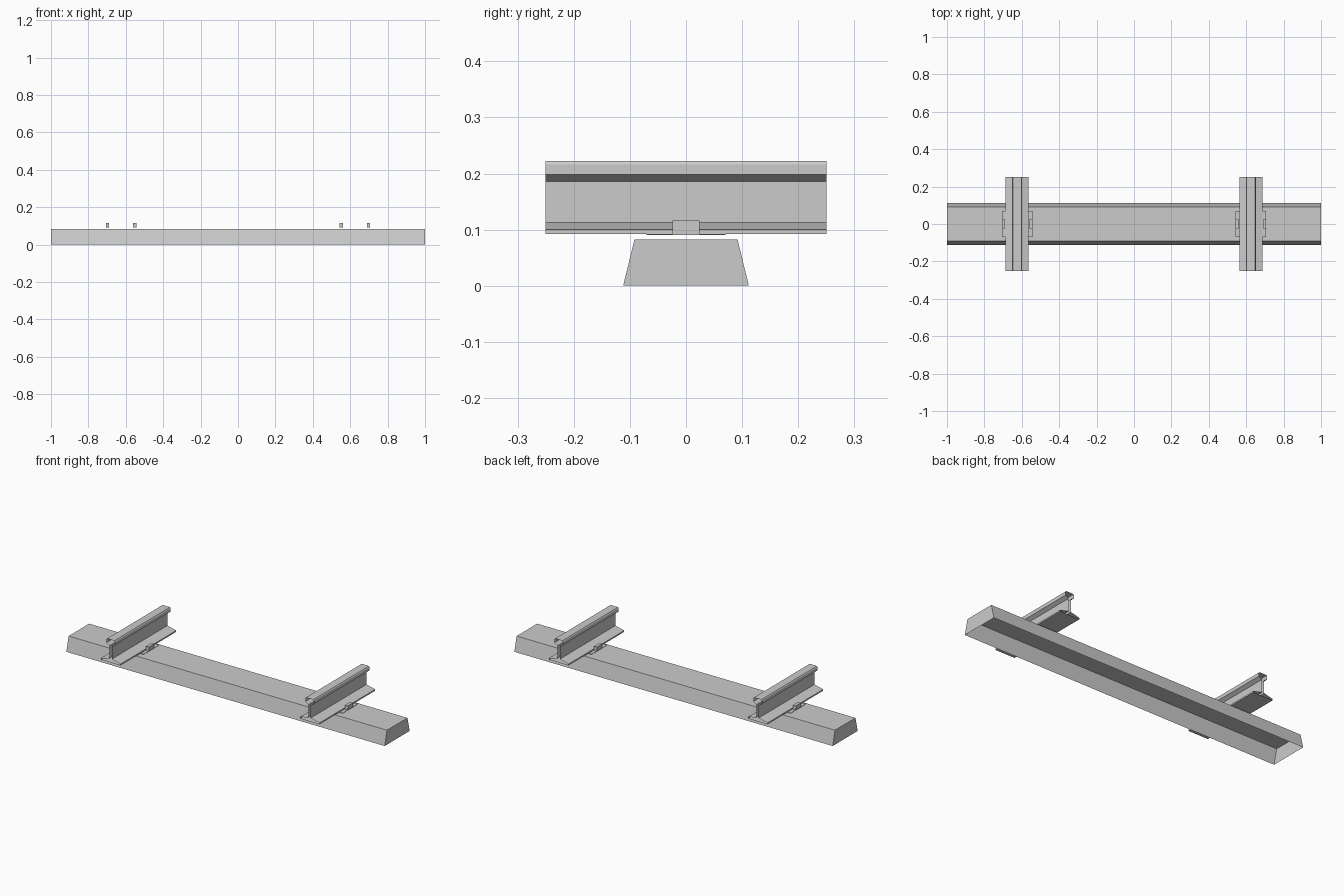
import bpy, bmesh

if "Cube" in bpy.data.objects:
    bpy.data.objects.remove(bpy.data.objects["Cube"])

steel = bpy.data.materials.new("light_grey")
steel.diffuse_color = (0.6, 0.6, 0.6, 1)
steel.use_nodes = True
steel.node_tree.nodes["Principled BSDF"].inputs["Base Color"].default_value = steel.diffuse_color


def finish(name, bm):
    mesh = bpy.data.meshes.new(name)
    bm.to_mesh(mesh)
    bm.free()
    mesh.materials.append(steel)
    obj = bpy.data.objects.new(name, mesh)
    bpy.context.collection.objects.link(obj)
    return obj


def box(name, x0, x1, y, z0, z1):
    bm = bmesh.new()
    bmesh.ops.create_cube(bm, size=1)
    for v in bm.verts:
        v.co = (x1 if v.co.x > 0 else x0, y if v.co.y > 0 else -y,
                z1 if v.co.z > 0 else z0)
    return finish(name, bm)


# Sleeper: trapezoid trough, closed at the ends and open underneath
bm = bmesh.new()
bmesh.ops.create_cube(bm, size=2)
for v in bm.verts:
    top = v.co.z > 0
    v.co.y *= 0.092 if top else 0.112
    v.co.z = 0.082 if top else 0
bm.normal_update()
bottom = [f for f in bm.faces if f.normal.z < -0.9]
bmesh.ops.delete(bm, geom=bottom, context='FACES_ONLY')
finish("sleeper", bm)

# Right half of the rail section, from foot to head
half = [(0.062, 0.092), (0.062, 0.100), (0.007, 0.113), (0.007, 0.186),
        (0.027, 0.198), (0.027, 0.216), (0.023, 0.222)]
section = half + [(-x, z) for x, z in reversed(half)]


def rail(name, cx):
    # Section swept along y, with open ends
    bm = bmesh.new()
    front = [bm.verts.new((cx + x, -0.25, z)) for x, z in section]
    back = [bm.verts.new((cx + x, 0.25, z)) for x, z in section]
    n = len(section)
    for i in range(n):
        j = (i + 1) % n
        bm.faces.new((front[i], front[j], back[j], back[i]))
    bmesh.ops.recalc_face_normals(bm, faces=bm.faces)
    finish(name, bm)


for side, cx in (("left", -0.625), ("right", 0.625)):
    rail(side + "_rail", cx)
    # Thin base plate under the rail foot
    box(side + "_base_plate", cx - 0.081, cx + 0.081, 0.07, 0.0905, 0.0918)
    # Clips holding the foot on both sides
    for n, s in (("outer", -1), ("inner", 1)):
        xs = sorted((cx + s * 0.064, cx + s * 0.082))
        box(f"{side}_{n}_clip", xs[0], xs[1], 0.024, 0.0918, 0.116)
